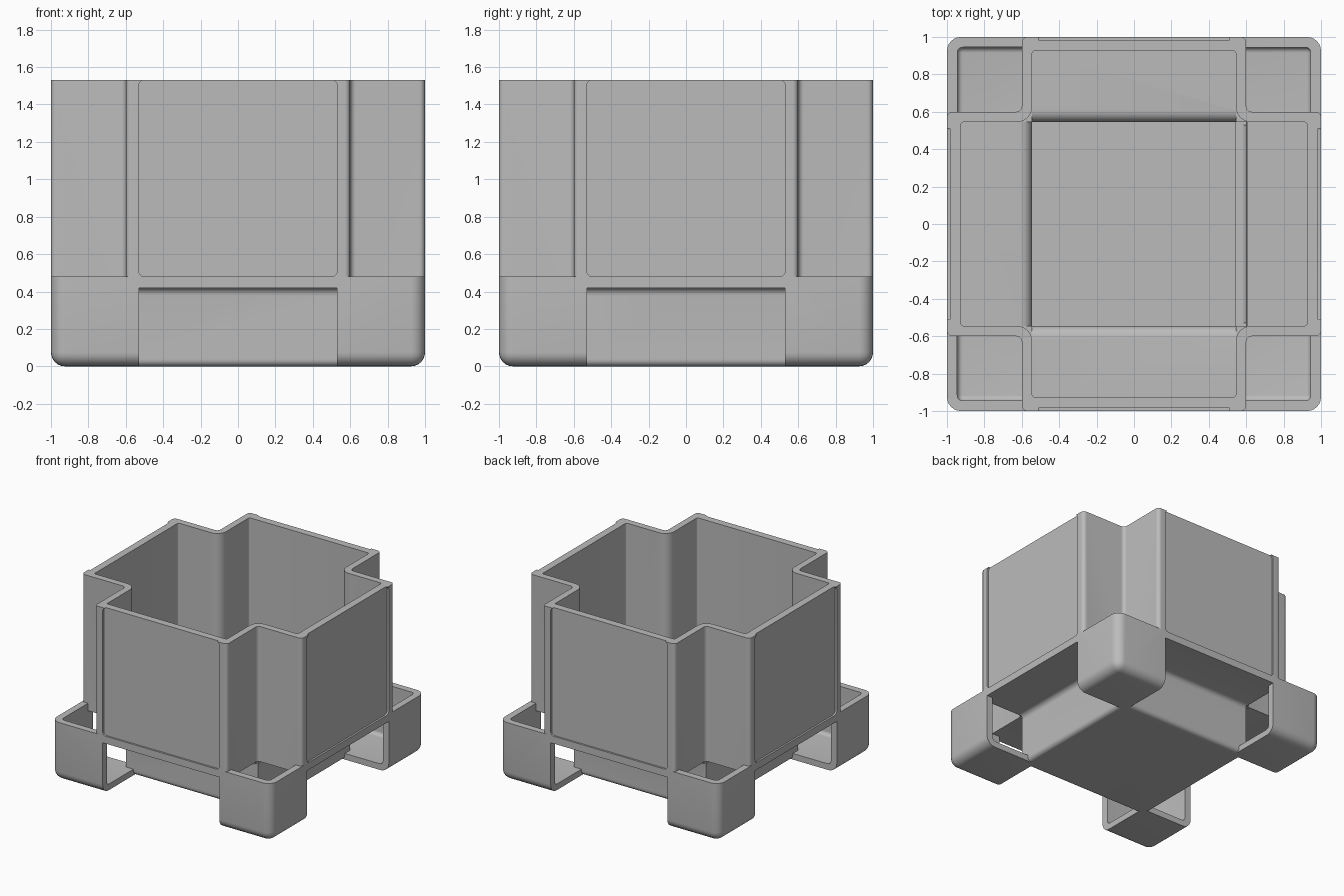
import bpy, bmesh, math
from mathutils import Matrix, Vector

if "Cube" in bpy.data.objects:
    bpy.data.objects.remove(bpy.data.objects["Cube"])

TOP, RIM, UNDER = 1.53, 0.48, 0.42     # container top, tray rim, arm underside
ARM, INNER, TRAY = 0.6, 0.545, 0.53    # arm half width, cavity half width, tray start

grey = bpy.data.materials.new("light_grey")
grey.use_nodes = True
grey.diffuse_color = (0.5, 0.5, 0.5, 1)
grey.node_tree.nodes["Principled BSDF"].inputs["Base Color"].default_value = (0.5, 0.5, 0.5, 1)


def finish(bm, name):
    bmesh.ops.recalc_face_normals(bm, faces=bm.faces)
    mesh = bpy.data.meshes.new(name)
    bm.to_mesh(mesh)
    bm.free()
    mesh.materials.append(grey)
    ob = bpy.data.objects.new(name, mesh)
    bpy.context.collection.objects.link(ob)
    return ob


def box(name, lo, hi, radius=0, keep=lambda mid, along: True):
    """Box between two corners, rounding the edges chosen by keep."""
    bm = bmesh.new()
    bmesh.ops.create_cube(bm, size=1)
    lo, hi = Vector(lo), Vector(hi)
    for v in bm.verts:
        v.co = Vector([(a + b) / 2 + c * (b - a) for a, b, c in zip(lo, hi, v.co)])
    if radius:
        edges = []
        for e in bm.edges:
            mid = (e.verts[0].co + e.verts[1].co) / 2
            d = e.verts[0].co - e.verts[1].co
            if keep(mid, max(range(3), key=lambda i: abs(d[i]))):
                edges.append(e)
        bmesh.ops.bevel(bm, geom=edges, offset=radius, segments=6, profile=0.5, affect='EDGES')
    return finish(bm, name)


def prism(name, points, direction):
    bm = bmesh.new()
    face = bm.faces.new([bm.verts.new(p) for p in points])
    ext = bmesh.ops.extrude_face_region(bm, geom=[face])
    moved = [g for g in ext["geom"] if isinstance(g, bmesh.types.BMVert)]
    bmesh.ops.translate(bm, verts=moved, vec=direction)
    return finish(bm, name)


def rounded_plus(name, arm, reach, r_tip, r_notch, z0, z1):
    """Plus-shaped prism with rounded tips and notches."""
    quarter = []
    steps = [i / 6 * math.pi / 2 for i in range(7)]
    for a in steps:      # tip on the +x arm
        quarter.append((reach - r_tip + r_tip * math.cos(a), arm - r_tip + r_tip * math.sin(a)))
    for a in steps:      # notch between arms
        quarter.append((arm + r_notch - r_notch * math.sin(a), arm + r_notch - r_notch * math.cos(a)))
    for a in steps:      # tip on the +y arm
        quarter.append((arm - r_tip + r_tip * math.cos(a), reach - r_tip + r_tip * math.sin(a)))
    pts = []
    for k in range(4):
        turn = Matrix.Rotation(k * math.pi / 2, 3, 'Z')
        pts += [turn @ Vector((x, y, z0)) for x, y in quarter]
    return prism(name, pts, (0, 0, z1 - z0))


def combine(target, tool, operation):
    mod = target.modifiers.new("join", 'BOOLEAN')
    mod.operation, mod.solver, mod.object = operation, 'EXACT', tool
    bpy.context.view_layer.objects.active = target
    bpy.ops.object.modifier_apply(modifier=mod.name)
    bpy.data.objects.remove(tool)


def turned(ob, k):
    ob.data.transform(Matrix.Rotation(k * math.pi / 2, 4, 'Z'))
    return ob


def arc_strip(name, corner, centre, radius, start, half):
    """Quarter-round profile in the y-z plane, extruded along x."""
    pts = [(-half, *c) for c in corner]
    for i in range(7):
        a = start - i / 6 * math.pi / 2
        pts.append((-half, centre[0] + radius * math.cos(a), centre[1] + radius * math.sin(a)))
    return prism(name, pts, (2 * half, 0, 0))


# Plus-shaped upper container joined to the square basin
body = rounded_plus("plus_container", ARM, 1, 0.03, 0.03, UNDER, TOP)
basin = box("basin", (-ARM, -ARM, 0), (ARM, ARM, 0.45), 0.035,
            lambda m, along: m.z < 0.01)
combine(body, basin, 'UNION')

# Coves where the arm undersides meet the basin
for k in range(4):
    cove = arc_strip("cove", [(ARM + 0.04, 0.44), (0.57, 0.44), (0.57, 0.38)],
                     (ARM + 0.04, 0.38), 0.04, math.pi, 0.59)
    combine(body, turned(cove, k), 'UNION')

# Corner trays, open on top and towards the spaces under the arms
for k in range(4):
    tray = box("corner_tray", (TRAY, TRAY, 0), (1, 1, RIM), 0.075,
               lambda m, along: (along == 2 and m.x > 0.9 and m.y > 0.9)
               or (m.z < 0.01 and max(m.x, m.y) > 0.99))
    hollow = box("tray_hollow", (0.3, 0.3, 0.05), (0.945, 0.945, 0.7), 0.03,
                 lambda m, along: (along == 2 and m.x > 0.9 and m.y > 0.9)
                 or (m.z < 0.06 and max(m.x, m.y) > 0.94))
    combine(tray, hollow, 'DIFFERENCE')
    combine(body, turned(tray, k), 'UNION')

# Inside of the container and basin
combine(body, rounded_plus("plus_hollow", INNER, 0.925, 0.015, 0.08, RIM, 1.7), 'DIFFERENCE')
combine(body, box("basin_hollow", (-INNER, -INNER, 0.05), (INNER, INNER, 0.6)), 'DIFFERENCE')

for k in range(4):
    # Rounded lip where the arm floor drops into the basin
    lip = arc_strip("lip", [(0.605, 0.52), (0.5, 0.52), (0.5, 0.42)],
                    (0.605, 0.42), 0.06, math.pi, INNER)
    combine(body, turned(lip, k), 'DIFFERENCE')
    # Shallow panel on the outer face of each arm
    panel = box("panel_recess", (-TRAY, -1.1, RIM), (TRAY, -0.985, TOP + 0.002), 0.03,
                lambda m, along: along == 1)
    combine(body, turned(panel, k), 'DIFFERENCE')

bpy.ops.object.select_all(action='DESELECT')
body.select_set(True)
bpy.context.view_layer.objects.active = body
bpy.ops.object.shade_smooth_by_angle(angle=math.radians(30))
